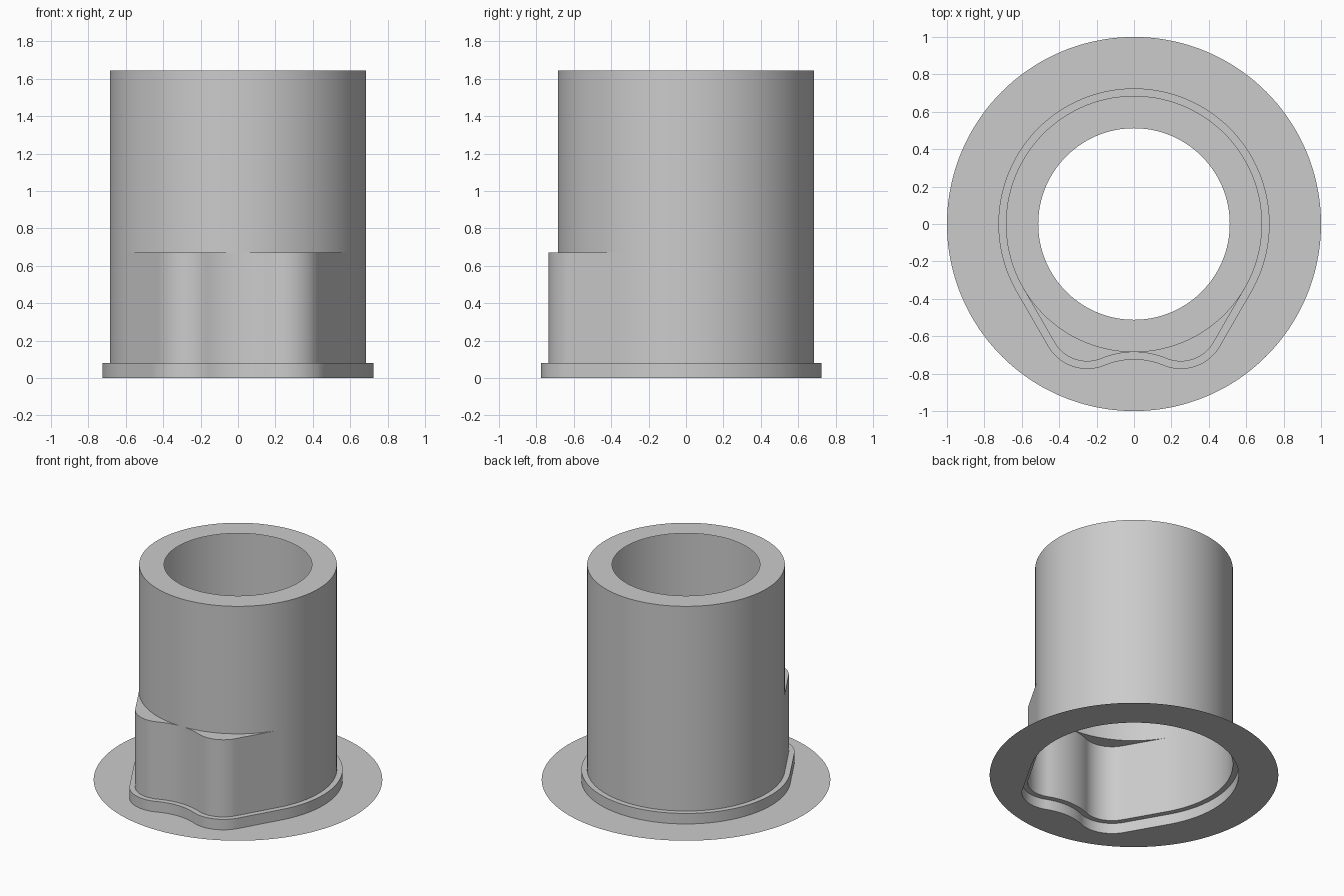
import bpy, bmesh, math
from mathutils import Vector

cube = bpy.data.objects.get("Cube")
if cube:
    bpy.data.objects.remove(cube, do_unlink=True)

grey = bpy.data.materials.new("light_grey")
grey.use_nodes = True
colour = (0.6, 0.6, 0.6, 1)
grey.diffuse_color = colour
grey.node_tree.nodes["Principled BSDF"].inputs["Base Color"].default_value = colour

TUBE_R, HOLE_R, FLANGE_R = 0.685, 0.512, 1.0
LOBE_R, LOBE_C = 0.202, Vector((0.25, -0.533))
VALLEY_R = 0.448
VALLEY_C = Vector((0, -TUBE_R - VALLEY_R))
RIM_Z, LEDGE_Z, TOP_Z = 0.08, 0.67, 1.645


def arc(centre, radius, start, end, steps):
    return [centre + radius * Vector((math.cos(a), math.sin(a)))
            for a in (start + (end - start) * i / steps for i in range(steps + 1))]


def outline(offset):
    """Two-lobed outline, counter-clockwise from the middle of the front."""
    lean = -math.pi / 6
    to_lobe = LOBE_C - VALLEY_C
    meet = math.atan2(to_lobe.y, to_lobe.x)
    valley = arc(VALLEY_C, VALLEY_R - offset, math.pi / 2, meet, 12)
    lobe = arc(LOBE_C, LOBE_R + offset, meet - math.pi, lean, 24)
    back = arc(Vector((0, 0)), TUBE_R + offset, lean, math.pi / 2, 48)
    side = [lobe[-1].lerp(back[0], i / 12) for i in range(1, 12)]
    half = valley + lobe[1:] + side + back
    mirrored = [Vector((-p.x, p.y)) for p in reversed(half[1:-1])]
    return half + mirrored


def circle(points, radius):
    return [p.normalized() * radius for p in points]


def sheet(name, rings):
    """Thin surface through a series of (outline, height) rings."""
    bm = bmesh.new()
    loops = [[bm.verts.new((p.x, p.y, z)) for p in pts] for pts, z in rings]
    for low, high in zip(loops, loops[1:]):
        n = len(low)
        for i in range(n):
            j = (i + 1) % n
            bm.faces.new((low[i], low[j], high[j], high[i]))
    bmesh.ops.remove_doubles(bm, verts=bm.verts, dist=0.0002)
    mesh = bpy.data.meshes.new(name)
    bm.to_mesh(mesh)
    bm.free()
    mesh.materials.append(grey)
    obj = bpy.data.objects.new(name, mesh)
    bpy.context.collection.objects.link(obj)
    bpy.ops.object.select_all(action='DESELECT')
    obj.select_set(True)
    bpy.context.view_layer.objects.active = obj
    bpy.ops.object.shade_smooth_by_angle(angle=math.radians(35))


body = outline(0)
rim = outline(0.04)
round_body = circle(body, TUBE_R)

# Flat flange around the foot
sheet("flange", [(circle(rim, FLANGE_R), 0), (rim, 0)])
# Low raised rim with its narrow step
sheet("base_rim", [(rim, 0), (rim, RIM_Z), (body, RIM_Z)])
# Lobed lower wall and the ledges over the lobes
sheet("lobed_wall", [(body, RIM_Z), (body, LEDGE_Z), (round_body, LEDGE_Z)])
# Round upper wall and its open top
sheet("upper_tube", [(round_body, LEDGE_Z), (round_body, TOP_Z),
                     (circle(body, HOLE_R), TOP_Z)])
